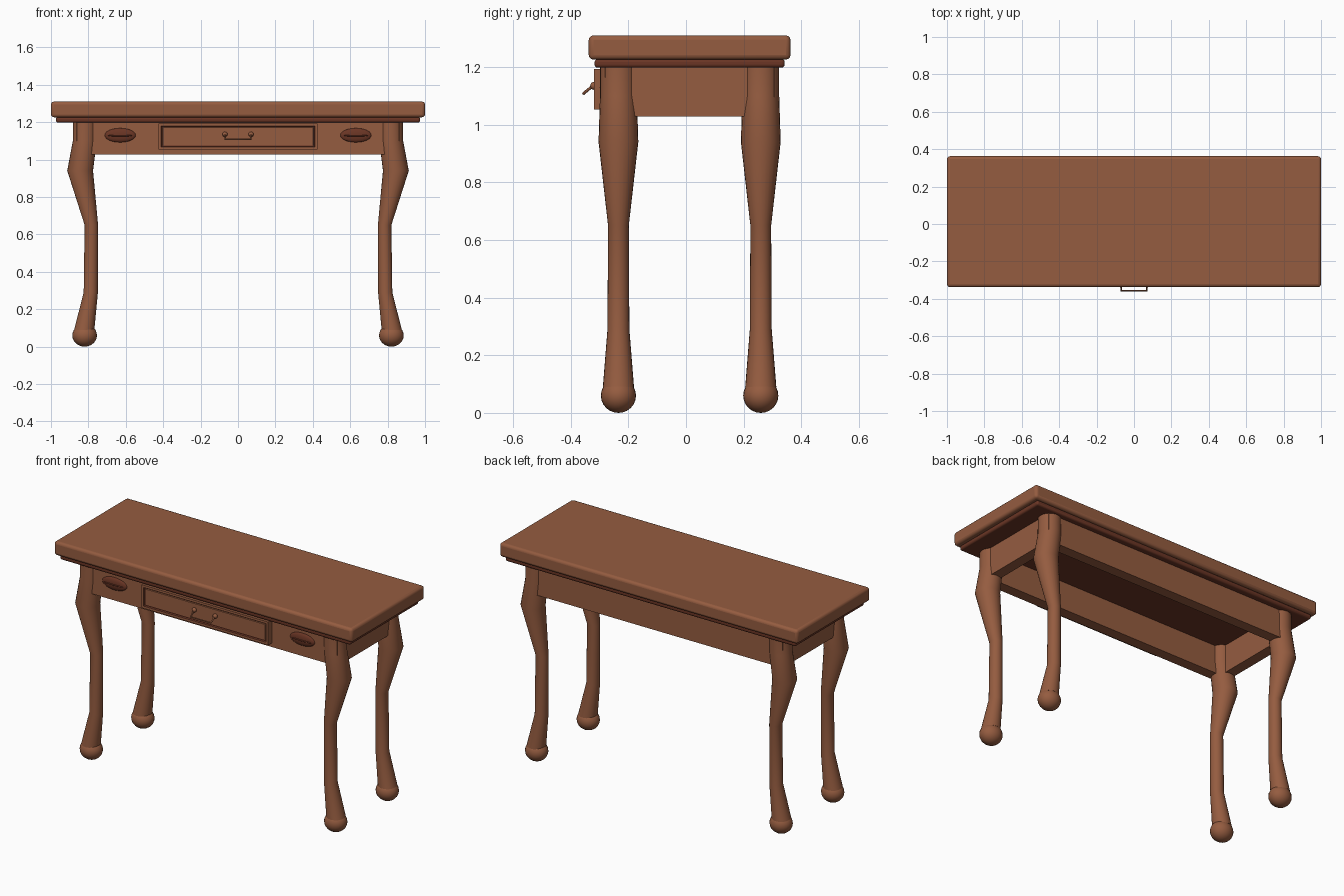
import bpy, bmesh, math
from mathutils import Matrix, Vector

old = bpy.data.objects.get("Cube")
if old:
    bpy.data.objects.remove(old, do_unlink=True)

CY = 0.0125  # middle of the table in depth


def material(name, rgb):
    m = bpy.data.materials.new(name)
    m.use_nodes = True
    col = (*rgb, 1)
    m.diffuse_color = col
    m.node_tree.nodes["Principled BSDF"].inputs["Base Color"].default_value = col
    return m


WOOD = material("brown wood", (0.30, 0.107, 0.051))
DARK = material("dark red wood", (0.145, 0.036, 0.018))


def finish(name, bm, mats, smooth=True, bevel=0, segments=3):
    bmesh.ops.recalc_face_normals(bm, faces=bm.faces)
    me = bpy.data.meshes.new(name)
    bm.to_mesh(me)
    bm.free()
    for m in mats:
        me.materials.append(m)
    ob = bpy.data.objects.new(name, me)
    bpy.context.collection.objects.link(ob)
    if bevel:
        mod = ob.modifiers.new("rounded edges", "BEVEL")
        mod.width, mod.segments = bevel, segments
    if smooth:
        bpy.ops.object.select_all(action="DESELECT")
        ob.select_set(True)
        bpy.context.view_layer.objects.active = ob
        bpy.ops.object.shade_smooth_by_angle(angle=math.radians(35))
    return ob


def box_mesh(lo, hi):
    bm = bmesh.new()
    lo, hi = Vector(lo), Vector(hi)
    bmesh.ops.create_cube(bm, size=1, matrix=Matrix.Translation((lo + hi) / 2)
                          @ Matrix.Diagonal((*(hi - lo), 1)))
    return bm


def ellipsoid(name, centre, radii, mat, segments=24):
    bm = bmesh.new()
    bmesh.ops.create_uvsphere(bm, u_segments=segments, v_segments=segments // 2, radius=1,
                              matrix=Matrix.Translation(centre) @ Matrix.Diagonal((*radii, 1)))
    return finish(name, bm, [mat])


# Table top and the moulding below it
finish("table_top", box_mesh((-1, CY - 0.35, 1.226), (1, CY + 0.35, 1.31)), [WOOD], bevel=0.016)
finish("top_moulding", box_mesh((-0.974, CY - 0.33, 1.198), (0.974, CY + 0.33, 1.228)),
       [DARK], bevel=0.011)

# Apron: four boards forming an open frame
AX, AY, T = 0.863, 0.294, 0.065
Z0, Z1 = 1.028, 1.2
for s, word in ((-1, "front"), (1, "back")):
    y = sorted((CY + s * AY, CY + s * (AY - T)))
    finish(word + "_apron", box_mesh((-AX, y[0], Z0), (AX, y[1], Z1)), [WOOD], False)
for s, word in ((-1, "right"), (1, "left")):
    x = sorted((s * AX, s * (AX - T)))
    finish(word + "_apron", box_mesh((x[0], CY - AY + T, Z0), (x[1], CY + AY - T, Z1)),
           [WOOD], False)

# Curved legs: rings of (height, sideways centre, radius), with ball feet
RINGS = [(1.2, 0.818, 0.064), (1.1, 0.819, 0.064), (0.94, 0.844, 0.069),
         (0.65, 0.784, 0.036), (0.29, 0.787, 0.038), (0.09, 0.822, 0.054)]
SIDES = 24


def leg(name, sx, y):
    bm = bmesh.new()
    loops = []
    for z, x, r in RINGS:
        angles = [2 * math.pi * i / SIDES for i in range(SIDES)]
        loops.append([bm.verts.new((sx * (x + r * math.cos(a)), y + r * math.sin(a), z))
                      for a in angles])
    for a, b in zip(loops, loops[1:]):
        for i in range(SIDES):
            j = (i + 1) % SIDES
            bm.faces.new((a[i], a[j], b[j], b[i]))
    bm.faces.new(loops[0])
    bm.faces.new(loops[-1])
    finish(name, bm, [WOOD])


for sx, side in ((-1, "right"), (1, "left")):
    for sy, end in ((-1, "front"), (1, "back")):
        y = CY + sy * 0.247
        leg(f"{end}_{side}_leg", sx, y)
        ellipsoid(f"{end}_{side}_foot", (sx * 0.82, y, 0.06), (0.066, 0.061, 0.06), WOOD)

# Drawer: raised frame, dark groove and a panel inside it
FRONT = CY - AY
DF = FRONT - 0.037
bm = box_mesh((-0.425, DF, 1.053), (0.425, FRONT + 0.01, 1.194))
face = min(bm.faces, key=lambda f: f.calc_center_median().y)
bmesh.ops.inset_region(bm, faces=[face], thickness=0.02)
groove = bmesh.ops.inset_region(bm, faces=[face], thickness=0.004, depth=-0.01)["faces"]
groove += bmesh.ops.inset_region(bm, faces=[face], thickness=0.006)["faces"]
for f in groove:
    f.material_index = 1
bmesh.ops.inset_region(bm, faces=[face], thickness=0.003, depth=0.005)
finish("drawer", bm, [WOOD, DARK], False)

# Drawer pull: two knobs and a hanging bail
for s, side in ((-1, "right"), (1, "left")):
    ellipsoid(side + "_pull_knob", (s * 0.07, DF - 0.001, 1.135), (0.014, 0.013, 0.014), WOOD, 16)
cu = bpy.data.curves.new("drawer_pull", "CURVE")
cu.dimensions = "3D"
cu.bevel_depth, cu.bevel_resolution, cu.use_fill_caps = 0.005, 2, True
path = [(-0.07, DF - 0.006, 1.134), (-0.068, -0.356, 1.108),
        (0.068, -0.356, 1.108), (0.07, DF - 0.006, 1.134)]
sp = cu.splines.new("POLY")
sp.points.add(len(path) - 1)
for p, co in zip(sp.points, path):
    p.co = (*co, 1)
cu.materials.append(WOOD)
bpy.context.collection.objects.link(bpy.data.objects.new("drawer_pull", cu))

# Oval carved ornaments, each with a slim ridge across
for s, side in ((-1, "right"), (1, "left")):
    x = s * 0.63
    ellipsoid(side + "_ornament", (x, FRONT, 1.13), (0.083, 0.015, 0.038), DARK)
    ellipsoid(side + "_ornament_ridge", (x, FRONT - 0.011, 1.128), (0.066, 0.007, 0.005), DARK, 16)
